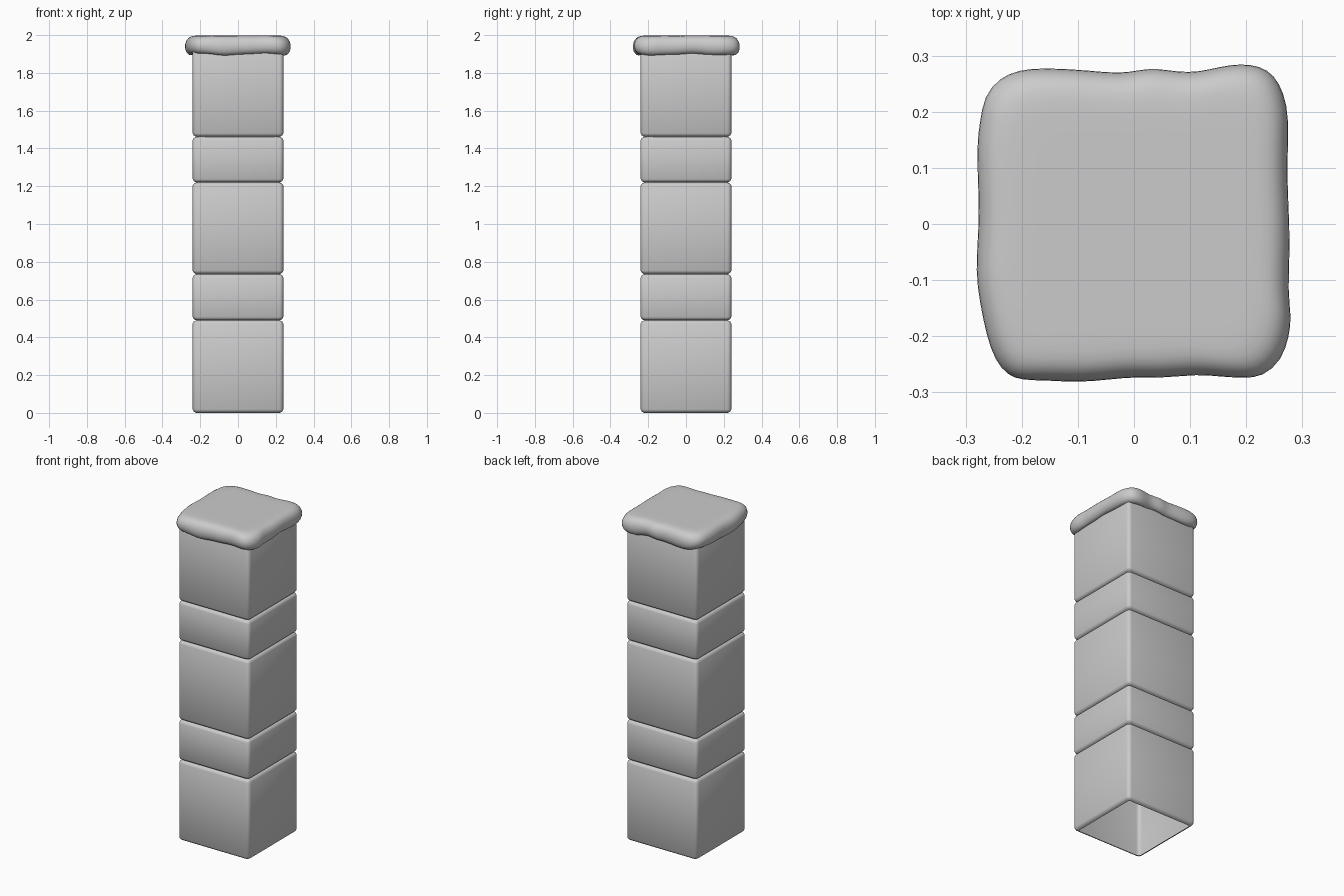
import bpy, bmesh, math

if "Cube" in bpy.data.objects:
    bpy.data.objects.remove(bpy.data.objects["Cube"])


def rounded_square(half, r, n=4):
    pts = []
    for c in range(4):
        a0 = c * math.pi / 2
        s = [(1, 1), (-1, 1), (-1, -1), (1, -1)][c]
        for i in range(n + 1):
            a = a0 + i / n * math.pi / 2
            pts.append((s[0] * (half - r) + r * math.cos(a),
                        s[1] * (half - r) + r * math.sin(a)))
    return pts


def loft(name, rings, close_top=False):
    bm = bmesh.new()
    loops = [[bm.verts.new(p) for p in ring] for ring in rings]
    for a, b in zip(loops, loops[1:]):
        for i in range(len(a)):
            j = (i + 1) % len(a)
            bm.faces.new((a[i], a[j], b[j], b[i]))
    if close_top:
        top = loops[-1]
        mid = bm.verts.new((0, 0, sum(v.co.z for v in top) / len(top)))
        for i in range(len(top)):
            bm.faces.new((top[i], top[(i + 1) % len(top)], mid))
    for f in bm.faces:
        f.smooth = True
    me = bpy.data.meshes.new(name)
    bm.to_mesh(me)
    bm.free()
    ob = bpy.data.objects.new(name, me)
    bpy.context.collection.objects.link(ob)
    return ob


# Column shell: five stacked blocks with rounded edges, open underneath
joints = [0.0, 0.49, 0.735, 1.22, 1.462, 1.95]
edge = [(0.0, 0.219), (0.003, 0.228), (0.008, 0.235), (0.018, 0.24)]
profile = []
for lo, hi in zip(joints, joints[1:]):
    block = [(lo + d, h) for d, h in edge] + [(hi - d, h) for d, h in reversed(edge)]
    profile += block if not profile else block[1:]
loft("column_blocks", [[(x, y, z) for x, y in rounded_square(h, 0.022 - (0.24 - h) * 0.4)]
                       for z, h in profile])

# Worn capstone: irregular outline swept through a rounded profile
outline = [(.279, -.04), (.275, .04), (.273, .11), (.277, .19), (.267, .235), (.25, .266),
           (.225, .282), (.19, .286), (.155, .281), (.115, .271), (.08, .271), (.04, .278),
           (.01, .275), (-.025, .268), (-.08, .274), (-.16, .279), (-.205, .275), (-.24, .261),
           (-.268, .228), (-.275, .18), (-.281, .14), (-.277, .05), (-.277, -.01),
           (-.283, -.085), (-.275, -.14), (-.263, -.20), (-.248, -.243), (-.226, -.27),
           (-.20, -.279), (-.15, -.279), (-.10, -.283), (-.04, -.277), (.0, -.273), (.05, -.275),
           (.115, -.268), (.15, -.272), (.195, -.275), (.23, -.273), (.264, -.243),
           (.277, -.20), (.281, -.165), (.274, -.12)]
section = [(1.915, .047), (1.899, .040), (1.896, .025), (1.908, .008), (1.93, 0),
           (1.955, 0), (1.977, .009), (1.992, .025), (1.998, .05), (1.998, .10), (1.998, .18)]
rings = []
for z, inset in section:
    k = 1 - inset / 0.277
    ring = []
    for x, y in outline:
        a = math.atan2(y, x)
        wave = 0.005 * math.sin(5 * a + 1) + 0.003 * math.sin(11 * a)
        ring.append((x * k, y * k, z + wave * min(1, max(0, (1.998 - z) / 0.08))))
    rings.append(ring)
cap = loft("capstone", rings, True)
sub = cap.modifiers.new("smooth", 'SUBSURF')
sub.levels = sub.render_levels = 1
